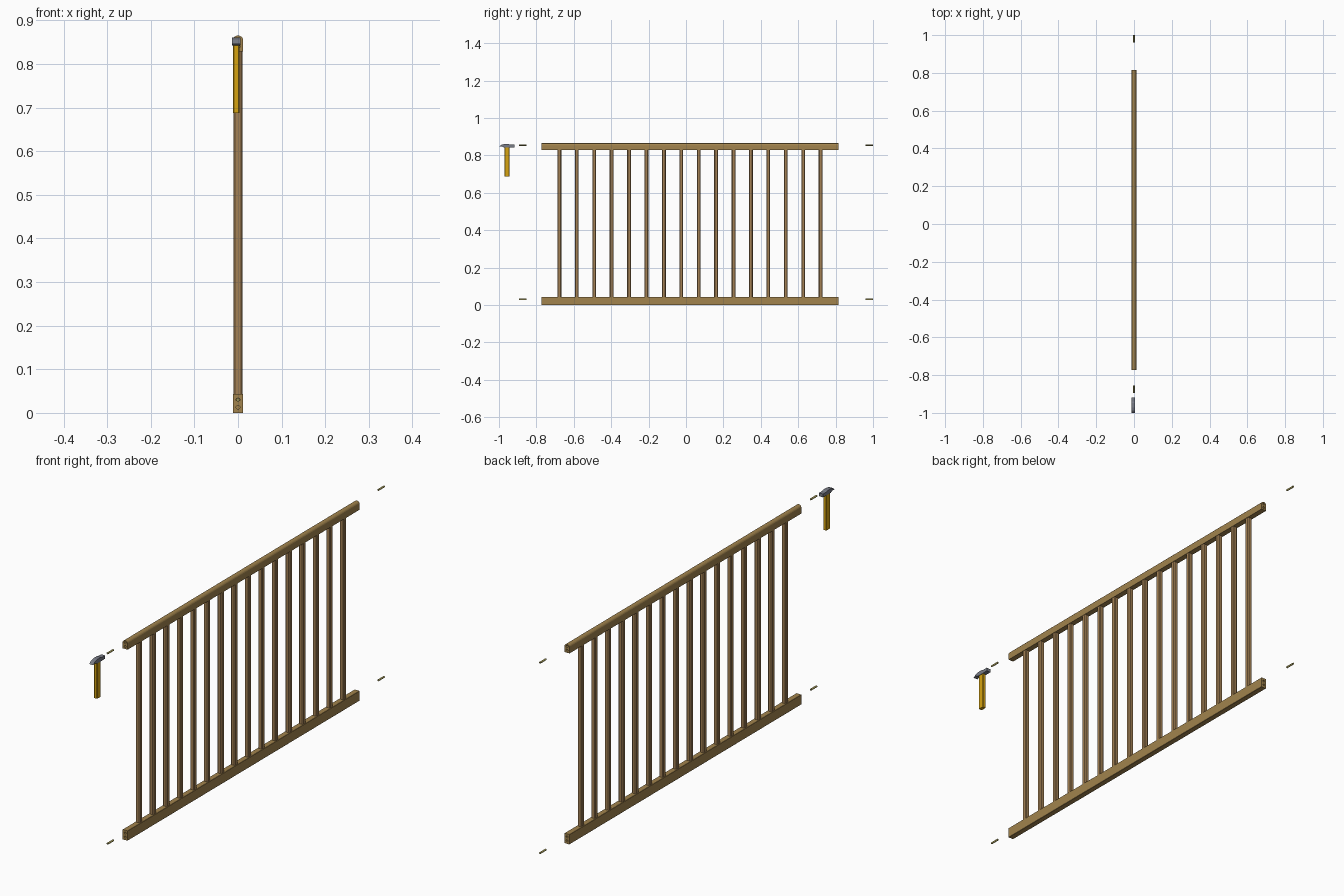
import bpy, bmesh, math
from mathutils import Matrix

if "Cube" in bpy.data.objects:
    bpy.data.objects.remove(bpy.data.objects["Cube"])


def colour(name, rgb):
    m = bpy.data.materials.new(name)
    m.diffuse_color = (*rgb, 1)
    m.use_nodes = True
    m.node_tree.nodes["Principled BSDF"].inputs["Base Color"].default_value = m.diffuse_color
    return m


RAIL = colour("rail wood", (0.36, 0.23, 0.075))
BAR = colour("baluster wood", (0.37, 0.22, 0.09))
PEG = colour("olive peg", (0.33, 0.29, 0.09))
HANDLE = colour("amber handle", (0.68, 0.37, 0.005))
STEEL = colour("slate steel", (0.19, 0.20, 0.24))


def add(name, bm, mat):
    bmesh.ops.recalc_face_normals(bm, faces=bm.faces)
    me = bpy.data.meshes.new(name)
    bm.to_mesh(me)
    bm.free()
    ob = bpy.data.objects.new(name, me)
    me.materials.append(mat)
    bpy.context.collection.objects.link(ob)
    return ob


def extrude(name, pts, a, b, mat, axis="y"):
    """Extrude a profile: (x, z) along y, (y, z) along x, (x, y) along z."""
    place = {"y": lambda p, t: (p[0], t, p[1]),
             "x": lambda p, t: (t, p[0], p[1]),
             "z": lambda p, t: (p[0], p[1], t)}[axis]
    bm = bmesh.new()
    f = bm.faces.new([bm.verts.new(place(p, a)) for p in pts])
    g = bmesh.ops.extrude_face_region(bm, geom=[f])
    d = place((0, 0), b - a)
    bmesh.ops.translate(bm, vec=d, verts=[v for v in g["geom"]
                                          if isinstance(v, bmesh.types.BMVert)])
    return add(name, bm, mat)


def chamfered(cx, cy, hx, hy, c):
    """Rectangle outline with cut corners."""
    q = [(hx, -hy + c), (hx, hy - c), (hx - c, hy), (-hx + c, hy),
         (-hx, hy - c), (-hx, -hy + c), (-hx + c, -hy), (hx - c, -hy)]
    return [(cx + x, cy + y) for x, y in q]


def cylinder(name, y, z, r, length, mat):
    bm = bmesh.new()
    bmesh.ops.create_cone(bm, cap_ends=True, segments=12, radius1=r, radius2=r,
                          depth=length, matrix=Matrix.Translation((0, y, z))
                          @ Matrix.Rotation(math.pi / 2, 4, "X"))
    return add(name, bm, mat)


Y0, Y1 = -0.773, 0.815

# rails: plain lower beam, handrail with rounded top
lower = extrude("lower_rail", chamfered(0, 0.0215, 0.012, 0.0215, 0.001), Y0, Y1, RAIL)
arch = [(0.012 * math.cos(math.pi * i / 10), 0.853 + 0.012 * math.sin(math.pi * i / 10))
        for i in range(11)]
upper = extrude("handrail", [(-0.012, 0.828), (0.012, 0.828)] + arch, Y0, Y1, RAIL)

# peg holes in the rail ends
for rail, heights in ((lower, (0.013, 0.030)), (upper, (0.839, 0.855))):
    for y in (Y0, Y1):
        for z in heights:
            cut = cylinder("hole_cutter", y, z, 0.0045, 0.04, RAIL)
            cut.hide_render = True
            cut.hide_viewport = True
            mod = rail.modifiers.new("hole", "BOOLEAN")
            mod.operation = "DIFFERENCE"
            mod.solver = "EXACT"
            mod.object = cut

# balusters
for i in range(16):
    y = -0.677 + i * 0.0931
    extrude(f"baluster_{i + 1}", chamfered(0, y, 0.0102, 0.0102, 0.0035),
            0.042, 0.830, BAR, "z")

# loose pegs beyond each rail end
for y in (-0.874, 0.980):
    for z in (0.030, 0.855):
        cylinder("peg", y, z, 0.004, 0.040, PEG)

# hammer: handle, claw head and striking face
HX = -0.004
extrude("hammer_handle", chamfered(HX, -0.957, 0.0075, 0.013, 0.002),
        0.688, 0.858, HANDLE, "z")
head = [(-1.0, 0.846), (-0.985, 0.848), (-0.972, 0.842), (-0.944, 0.842),
        (-0.918, 0.843), (-0.918, 0.857), (-0.940, 0.857), (-0.948, 0.860),
        (-0.972, 0.860), (-0.988, 0.856)]
extrude("hammer_head", head, HX - 0.0095, HX + 0.0095, STEEL, "x")
